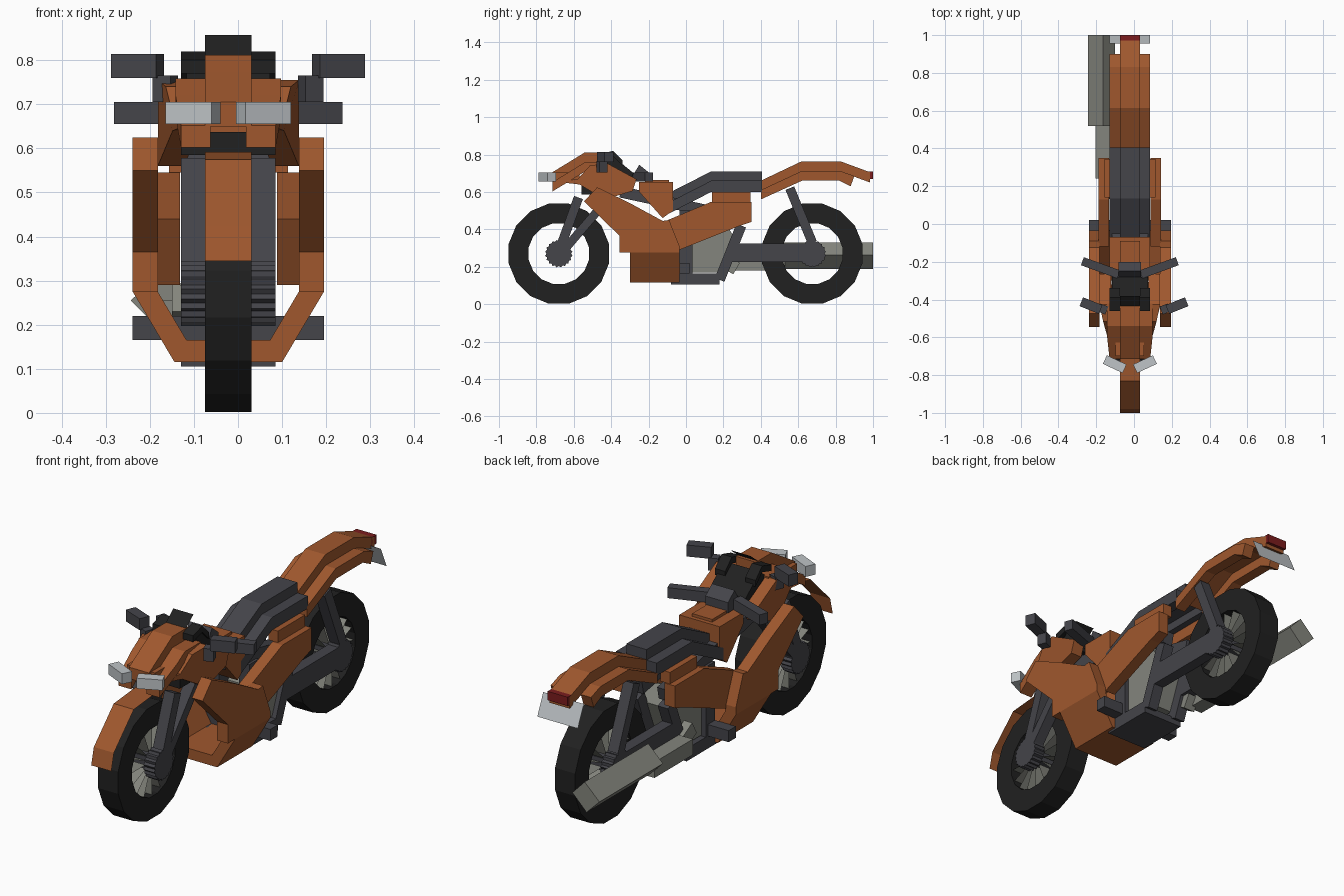
import bpy, bmesh, math
from mathutils import Vector, Matrix

if "Cube" in bpy.data.objects:
    bpy.data.objects.remove(bpy.data.objects["Cube"])

C = -0.022  # centre line of the bike


def mat(name, r, g, b):
    m = bpy.data.materials.new(name)
    m.diffuse_color = (r, g, b, 1)
    m.use_nodes = True
    m.node_tree.nodes["Principled BSDF"].inputs["Base Color"].default_value = m.diffuse_color
    return m


ORANGE = mat("burnt orange", .35, .097, .027)
DARK = mat("dark grey", .058, .058, .068)
BLACK = mat("black", .015, .015, .015)
GREY = mat("warm grey", .23, .235, .205)
LIGHT = mat("light grey", .52, .55, .57)
RED = mat("red", .2, .012, .013)


def finish(name, bm, m):
    bmesh.ops.recalc_face_normals(bm, faces=bm.faces)
    me = bpy.data.meshes.new(name)
    bm.to_mesh(me)
    bm.free()
    me.materials.append(m)
    ob = bpy.data.objects.new(name, me)
    bpy.context.collection.objects.link(ob)
    return ob


def prism(name, pts, x0, x1, m, shear=None):
    """Side profile (y, z) extruded from x0 to x1; shear(y, z) offsets x."""
    bm = bmesh.new()
    s = shear or (lambda y, z: 0)
    a = [bm.verts.new((x0 + s(y, z), y, z)) for y, z in pts]
    b = [bm.verts.new((x1 + s(y, z), y, z)) for y, z in pts]
    n = len(pts)
    bm.faces.new(a)
    bm.faces.new(b[::-1])
    for i in range(n):
        j = (i + 1) % n
        bm.faces.new((a[i], b[i], b[j], a[j]))
    return finish(name, bm, m)


def pair(name, pts, inner, outer, m, shear=None):
    """The same profile on both sides of the centre line."""
    for side, s in (("left", -1), ("right", 1)):
        f = (lambda y, z, s=s: s * shear(y, z)) if shear else None
        prism(f"{name}_{side}", pts, C + s * inner, C + s * outer, m, f)


def rect(y0, y1, z0, z1):
    return [(y0, z0), (y1, z0), (y1, z1), (y0, z1)]


def band(top, t, drop=0):
    """Closed profile of thickness t under a top line."""
    top = [(y, z - drop) for y, z in top]
    return top + [(y, z - t) for y, z in reversed(top)]


def bar(p, q, w):
    """Profile of a straight bar of width w."""
    p, q = Vector(p), Vector(q)
    n = (q - p).orthogonal().normalized() * w / 2
    return [tuple(v) for v in (p + n, q + n, q - n, p - n)]


def sheet(name, path, x0, x1, m):
    """Thin plate following a (y, z) path."""
    bm = bmesh.new()
    rows = [(bm.verts.new((x0, y, z)), bm.verts.new((x1, y, z))) for y, z in path]
    for (a, b), (c, d) in zip(rows, rows[1:]):
        bm.faces.new((a, b, d, c))
    return finish(name, bm, m)


def block(name, loc, size, angle, m):
    bm = bmesh.new()
    bmesh.ops.create_cube(bm, size=1, matrix=Matrix.Translation(loc)
                          @ Matrix.Rotation(math.radians(angle), 4, 'Z')
                          @ Matrix.Diagonal((*size, 1)))
    return finish(name, bm, m)


def blocks(name, loc, size, angle, m, centre=C):
    for side, s in (("left", -1), ("right", 1)):
        block(f"{name}_{side}", (centre + s * loc[0], loc[1], loc[2]), size, s * angle, m)


# Wheels: faceted tyre, plate spokes, toothed hub
def wheel(name, cy):
    cz, n, hw = .27, 16, .053
    bm = bmesh.new()
    rings = []
    for i in range(n):
        a = 2 * math.pi * (i + .5) / n
        rings.append([bm.verts.new((C + x, cy + r * math.cos(a), cz + r * math.sin(a)))
                      for x, r in ((-hw, .273), (hw, .273), (hw, .165), (-hw, .165))])
    for i in range(n):
        p, q = rings[i], rings[(i + 1) % n]
        for k in range(4):
            bm.faces.new((p[k], p[(k + 1) % 4], q[(k + 1) % 4], q[k]))
    finish(name + "_tyre", bm, BLACK)
    bm = bmesh.new()
    for i in range(n):
        a = 2 * math.pi * i / n
        bm.faces.new([bm.verts.new((C + x, cy + r * math.cos(a), cz + r * math.sin(a)))
                      for x, r in ((-.045, .05), (.045, .05), (.045, .165), (-.045, .165))])
    finish(name + "_spokes", bm, GREY)
    teeth = [(cy + r * math.cos(i * math.pi / 20), cz + r * math.sin(i * math.pi / 20))
             for i in range(40) for r in [.074 if i % 2 else .066]]
    pair(name + "_hub", teeth, .05, .107, DARK)
    prism(name + "_axle", bar((cy - .03, cz), (cy + .03, cz), .06), C - .06, C + .06, DARK)


wheel("front_wheel", -.68)
wheel("rear_wheel", .675)

# Front fork, steering head and mudguard
pair("fork", bar((-.68, .28), (-.575, .57), .05), .053, .107, DARK)
pair("fork_brace", bar((-.66, .28), (-.42, .56), .045), .053, .107, DARK)
prism("steering_head", rect(-.56, -.36, .585, .637), C - .107, C + .107, BLACK)
sheet("front_mudguard", [(-1, .345), (-.98, .425), (-.83, .575), (-.64, .592)],
      C - .053, C + .053, ORANGE)

# Side fairing, belly and rear side panels
pair("fairing", [(-.545, .55), (-.475, .625), (-.3, .54), (-.125, .445), (-.09, .45),
                 (-.035, .31), (-.035, .275), (-.355, .275), (-.355, .365)], .16, .217, ORANGE)
pair("belly", rect(-.3, -.035, .115, .275), .16, .217, ORANGE,
     lambda y, z: -.095 * (.275 - z) / .16)
prism("belly_floor", rect(-.3, -.035, .115, .165), C - .107, C + .107, ORANGE)
pair("side_panel", [(-.12, .44), (.13, .545), (.35, .545), (.35, .44), (.29, .42), (-.035, .29)],
     .11, .165, ORANGE)
pair("side_panel_top", rect(.14, .345, .545, .60), .085, .135, ORANGE)
prism("tank", [(-.25, .6), (-.25, .652), (-.07, .652), (-.07, .5), (-.125, .46)],
      C - .107, C + .107, ORANGE)
prism("tank_crown", rect(-.22, -.09, .645, .665), C - .053, C + .053, ORANGE)

# Nose cowl with headlights and screen
nose = [(-.715, .705), (-.6, .775), (-.54, .812), (-.42, .812)]
prism("nose", band(nose, .055), C - .053, C + .053, ORANGE)
pair("nose_side", band(nose, .05, .053), .053, .12, ORANGE,
     lambda y, z: .11 * (y + .6) if y < -.6 else 0)
pair("cowl", [(-.7, .655), (-.58, .668), (-.515, .74), (-.425, .755), (-.265, .668),
              (-.285, .605), (-.435, .56), (-.57, .64)], .1, .16, ORANGE,
     lambda y, z: min(0, .28 * (y + .45)))
prism("nose_base", rect(-.7, -.57, .655, .705), C - .075, C + .075, ORANGE)
blocks("headlight", (.08, -.742, .68), (.115, .05, .05), 25, LIGHT)
sheet("screen_centre", [(-.45, .80), (-.38, .857)], C - .053, C + .053, BLACK)
pair("screen_side", band([(-.46, .80), (-.39, .82), (-.34, .77)], .03), .053, .107, BLACK)
prism("dashboard", [(-.45, .74), (-.39, .79), (-.28, .70), (-.3, .65), (-.45, .65)],
      C - .095, C + .095, BLACK)

# Handlebars and mirrors
blocks("handlebar", (.155, -.232, .68), (.205, .045, .05), 20, DARK)
prism("handlebar_clamp", [(-.3, .66), (-.25, .745), (-.2, .705), (-.2, .655)],
      C - .06, C + .06, DARK)
blocks("mirror", (.228, -.432, .787), (.11, .05, .055), 22, DARK, 0)
blocks("mirror_stalk", (.165, -.45, .735), (.045, .045, .06), 22, DARK, 0)

# Stepped seat and tail
seat = [(-.1, .59), (.135, .71), (.405, .71)]
prism("seat", band(seat, .07), C - .053, C + .053, DARK)
pair("seat_side", band(seat, .06, .05), .053, .107, DARK)
tail = [(.4, .66), (.615, .762), (.83, .762), (.985, .705)]
prism("tail", band(tail, .055), C - .053, C + .053, ORANGE)
pair("tail_side", [(.4, .61), (.615, .71), (.83, .71), (.9, .685), (.88, .63),
                   (.82, .66), (.62, .66), (.4, .56)], .053, .107, ORANGE)
prism("tail_light", rect(.955, 1, .668, .71), C - .053, C + .053, RED)
sheet("number_plate", [(.955, .675), (1, .575)], C - .107, C + .107, LIGHT)

# Frame, swingarm, shocks and foot pegs
pair("frame_rail", rect(-.08, .18, .105, .165), .053, .107, DARK)
prism("frame_floor", rect(-.08, .18, .105, .14), C - .06, C + .06, DARK)
pair("frame_front", rect(-.035, .035, .15, .5), .053, .107, DARK)
pair("frame_rear", bar((.18, .13), (.295, .42), .055), .053, .107, DARK)
pair("frame_spine", bar((-.35, .6), (.3, .46), .06), .04, .095, DARK)
pair("swingarm", [(.24, .225), (.24, .325), (.69, .325), (.74, .30), (.74, .235), (.69, .225)],
     .053, .107, DARK)
pair("shock", bar((.555, .62), (.675, .33), .05), .053, .107, DARK)
pair("foot_peg", rect(-.035, .02, .165, .22), .1, .217, DARK)

# Engine and exhaust
prism("engine", [(.03, .17), (.17, .17), (.25, .37), (.2, .45), (.03, .36)],
      C - .085, C + .085, GREY)
prism("exhaust_header", bar((.15, .26), (.27, .19), .07), -.15, -.09, GREY)
prism("exhaust_pipe", rect(.24, .53, .18, .255), -.205, -.13, GREY)
bm = bmesh.new()
ends = [[bm.verts.new((x, y, z)) for x, z in
         ((-.243, .255), (-.165, .33), (-.1, .262), (-.175, .187))] for y in (.52, 1)]
for e in ends:
    bm.faces.new(e)
for i in range(4):
    j = (i + 1) % 4
    bm.faces.new((ends[0][i], ends[0][j], ends[1][j], ends[1][i]))
finish("muffler", bm, GREY)
